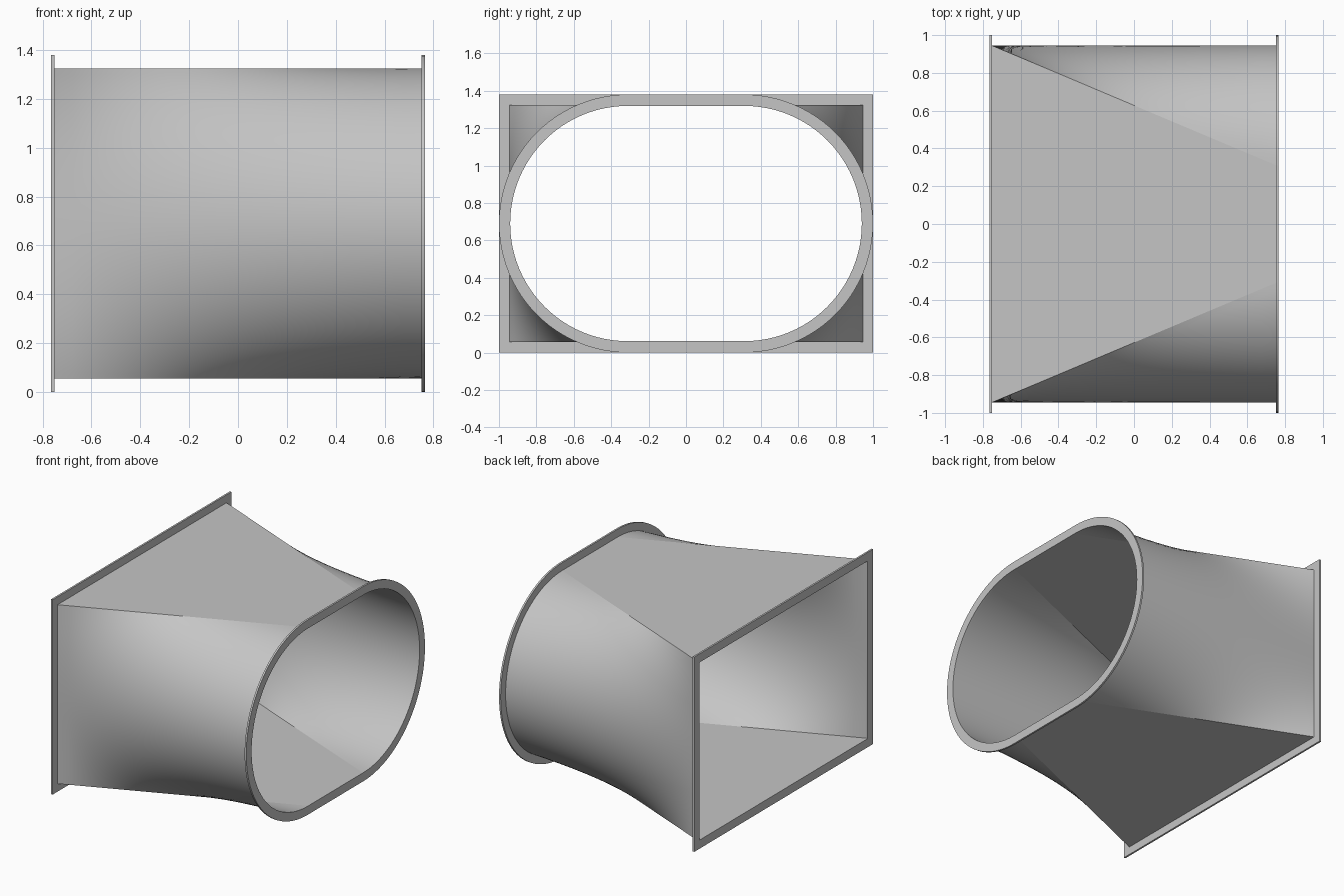
import bpy
import bmesh
from math import pi, sin, cos

if "Cube" in bpy.data.objects:
    bpy.data.objects.remove(bpy.data.objects["Cube"])

ARC = 48          # steps along each rounded side
MID_Z = 0.69      # height of the duct axis
END = 0.765       # half length
FLANGE = 0.013    # flange thickness
WALL = 0.005      # sheet thickness
HALF_Y, HALF_Z = 0.945, 0.634

metal = bpy.data.materials.new("grey_sheet_metal")
grey = (0.56, 0.56, 0.56, 1)
metal.use_nodes = True
metal.diffuse_color = grey
metal.node_tree.nodes["Principled BSDF"].inputs["Base Color"].default_value = grey


def section(x, roundness, half_y, half_z):
    """Closed outline blending a rectangle (0) into a flat oval (1)."""
    right = []
    for i in range(ARC + 1):
        f = 2 * i / ARC - 1
        a = f * pi / 2
        oval_y = half_y - half_z + half_z * cos(a)
        y = half_y + (oval_y - half_y) * roundness
        z = half_z * (f + (sin(a) - f) * roundness)
        right.append((y, z))
    outline = right + [(-y, -z) for y, z in right]
    return [(x, y, MID_Z + z) for y, z in outline]


def tube(name, stations, outer, inner):
    """Hollow solid through (x, roundness) stations, outer and inner half sizes."""
    bm = bmesh.new()
    rings = [section(x, r, *outer) for x, r in stations]
    rings += [section(x, r, *inner) for x, r in reversed(stations)]
    loops = [[bm.verts.new(p) for p in ring] for ring in rings]
    n = len(loops[0])
    for a, b in zip(loops, loops[1:] + loops[:1]):
        for i in range(n):
            j = (i + 1) % n
            bm.faces.new((a[i], a[j], b[j], b[i]))
    bmesh.ops.recalc_face_normals(bm, faces=bm.faces)
    mesh = bpy.data.meshes.new(name)
    bm.to_mesh(mesh)
    bm.free()
    mesh.materials.append(metal)
    obj = bpy.data.objects.new(name, mesh)
    bpy.context.collection.objects.link(obj)
    bpy.ops.object.select_all(action='DESELECT')
    obj.select_set(True)
    bpy.context.view_layer.objects.active = obj
    bpy.ops.object.shade_smooth_by_angle(angle=pi / 6)
    # Fold lines between the flat top and bottom and the curved sides
    seams = {0, ARC, ARC + 1, n - 1}
    for e in mesh.edges:
        a, b = e.vertices
        if a % n == b % n and a % n in seams:
            e.use_edge_sharp = True
    return obj


outer = (HALF_Y, HALF_Z)
inner = (HALF_Y - WALL, HALF_Z - WALL)
rim = (1.0, MID_Z)

# Sheet metal body, rectangle at -x changing to a flat oval at +x
STEPS = 20
span = END - FLANGE
body = [(span * (2 * k / STEPS - 1), k / STEPS) for k in range(STEPS + 1)]
tube("transition_body", body, outer, inner)

# Flat flanges at both ends
tube("rectangular_flange", [(-END, 0), (-span, 0)], rim, inner)
tube("oval_flange", [(span, 1), (END, 1)], rim, inner)
